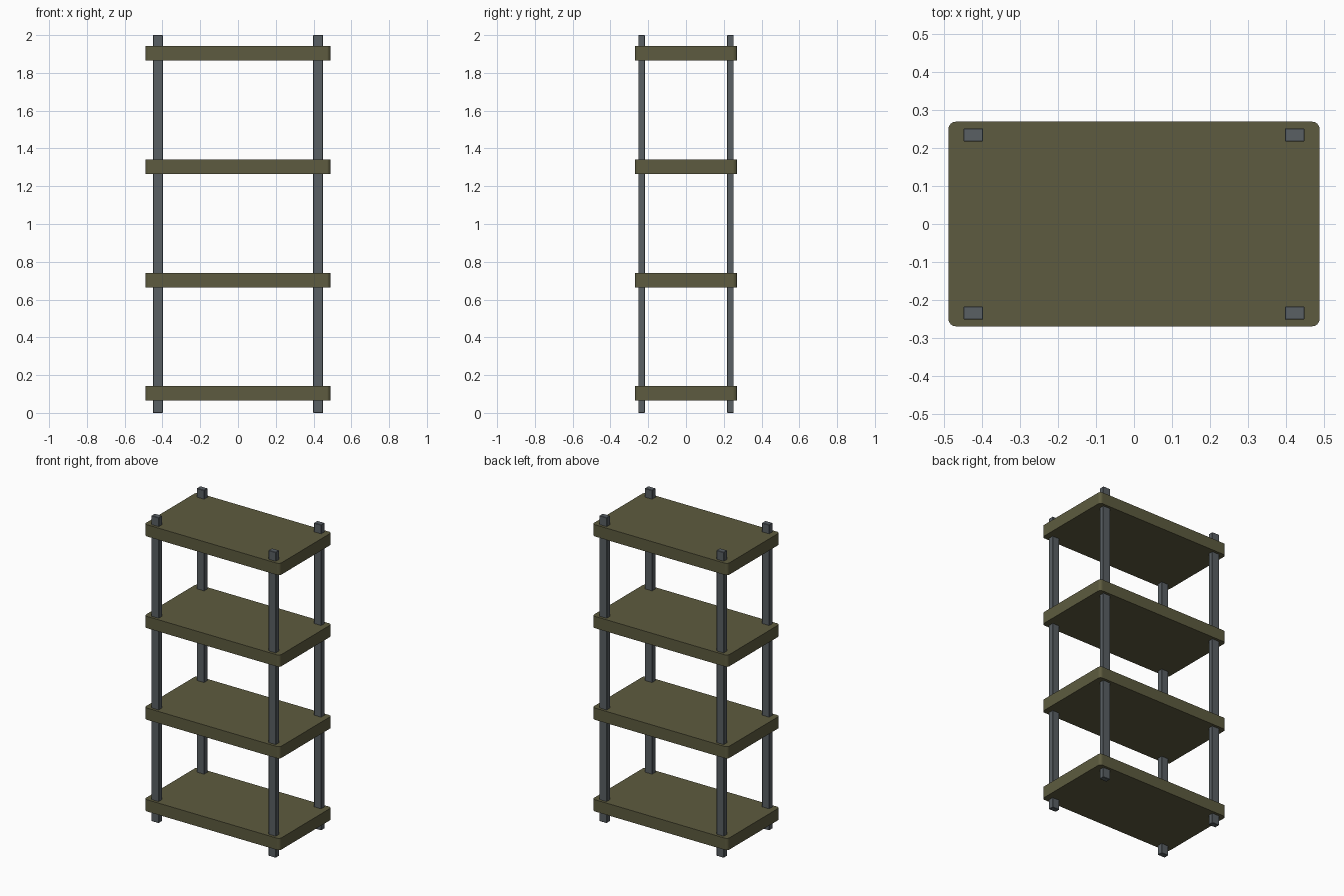
import bpy
import bmesh

default = bpy.data.objects.get("Cube")
if default:
    bpy.data.objects.remove(default, do_unlink=True)


def make_material(name, color):
    mat = bpy.data.materials.new(name)
    mat.use_nodes = True
    mat.diffuse_color = color
    mat.node_tree.nodes["Principled BSDF"].inputs["Base Color"].default_value = color
    return mat


def rounded_box(name, size, center, mat, radius, segments, upright_only):
    """Box with rounded edges; optionally only the upright corners."""
    bm = bmesh.new()
    bmesh.ops.create_cube(bm, size=1)
    bmesh.ops.scale(bm, vec=size, verts=bm.verts)
    edges = [e for e in bm.edges
             if not upright_only or abs(e.verts[0].co.z - e.verts[1].co.z) > 0.01]
    bmesh.ops.bevel(bm, geom=edges, offset=radius, segments=segments,
                    profile=0.5, affect='EDGES')
    mesh = bpy.data.meshes.new(name)
    bm.to_mesh(mesh)
    bm.free()
    mesh.materials.append(mat)
    obj = bpy.data.objects.new(name, mesh)
    obj.location = center
    bpy.context.collection.objects.link(obj)
    return obj


olive = make_material("olive_board", (0.110, 0.105, 0.050, 1))
steel = make_material("grey_steel", (0.100, 0.115, 0.127, 1))

# Four evenly spaced boards with rounded corners
for i in range(4):
    rounded_box(f"shelf_{i + 1}", (0.98, 0.54, 0.077), (0, 0, 0.103 + 0.6 * i),
                olive, 0.02, 4, True)

# Four flat posts running through the boards
for side, sx in (("left", 1), ("right", -1)):
    for end, sy in (("front", -1), ("back", 1)):
        rounded_box(f"{end}_{side}_post", (0.052, 0.035, 2.0),
                    (0.424 * sx, 0.235 * sy, 1.0), steel, 0.002, 1, False)
